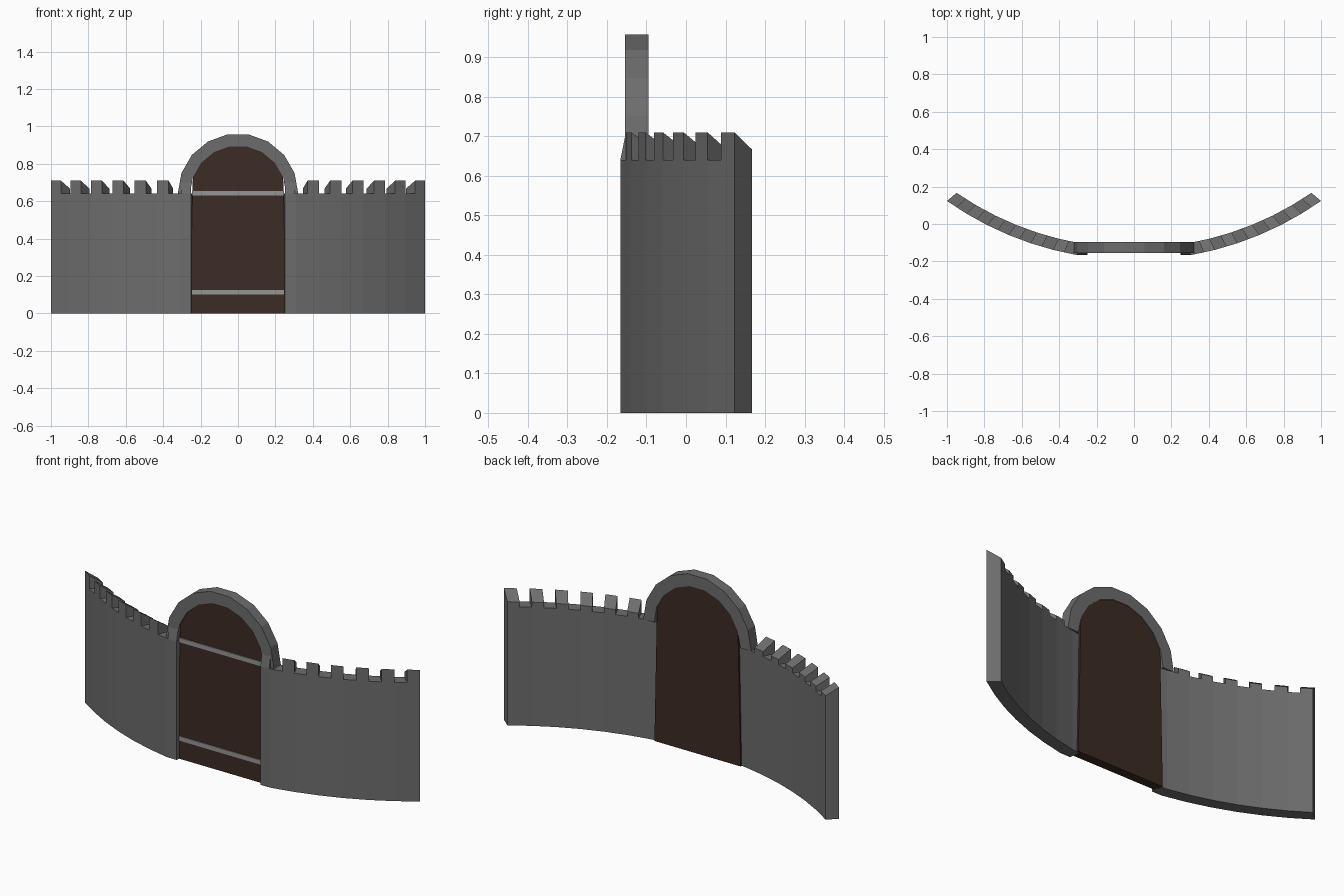
import bpy, bmesh
from math import sin, cos, radians

if "Cube" in bpy.data.objects:
    bpy.data.objects.remove(bpy.data.objects["Cube"])

WALL_Z = 0.64          # wall walk height and arch spring line
CY = 1.547             # centre of the wall's curve
FACETS = 6             # flat facets per wall, two battlement steps each
STONE = (0.152, 0.152, 0.152, 1)
WOOD = (0.045, 0.0235, 0.017, 1)
METAL = (0.3, 0.3, 0.3, 1)


def make_object(name, bm, color, mirror=False):
    bmesh.ops.recalc_face_normals(bm, faces=bm.faces)
    me = bpy.data.meshes.new(name)
    bm.to_mesh(me)
    bm.free()
    ob = bpy.data.objects.new(name, me)
    bpy.context.collection.objects.link(ob)
    if mirror:
        mod = ob.modifiers.new("Mirror", 'MIRROR')
        mod.use_mirror_merge = False
    mat = bpy.data.materials.new(name + "_paint")
    mat.diffuse_color = color
    mat.use_nodes = True
    mat.node_tree.nodes["Principled BSDF"].inputs["Base Color"].default_value = mat.diffuse_color
    me.materials.append(mat)
    return ob


def loft(bm, sections):
    """Skin a list of equal-sized closed sections and cap both ends."""
    rings = [[bm.verts.new(p) for p in s] for s in sections]
    n = len(rings[0])
    for a, b in zip(rings, rings[1:]):
        for i in range(n):
            j = (i + 1) % n
            bm.faces.new((a[i], a[j], b[j], b[i]))
    bm.faces.new(rings[0])
    bm.faces.new(rings[-1])


def section(front, back, z0, z_front, z_back):
    return [(*front, z0), (*back, z0), (*back, z_back), (*front, z_front)]


def arc_points(r):
    """Half circle above the spring line, nine flat sides."""
    return [(r * cos(radians(20 * i)), WALL_Z + r * sin(radians(20 * i)))
            for i in range(10)]


def mid(a, b):
    return tuple((p + q) / 2 for p, q in zip(a, b))


# Plan of the right-hand wall: front and back points at each facet corner
corners = []
for i in range(FACETS + 1):
    t = i / FACETS
    f, b = radians(10.26 + 24.82 * t), radians(9.9 + 24.6 * t)
    corners.append(((1.74 * sin(f), CY - 1.74 * cos(f)),
                    (1.675 * sin(b), CY - 1.675 * cos(b))))

# Curved walls with a short jamb beside the gate
bm = bmesh.new()
plan = [((0.25, -0.166), (0.244, -0.109))] + corners
loft(bm, [section(f, b, 0, WALL_Z, WALL_Z) for f, b in plan])
make_object("curved_wall", bm, STONE, mirror=True)

# Battlements: outer half of every facet, tops sloping down to the back
bm = bmesh.new()
for (f0, b0), (f1, b1) in zip(corners, corners[1:]):
    loft(bm, [section(f, b, WALL_Z, 0.71, 0.667)
              for f, b in ((mid(f0, f1), mid(b0, b1)), (f1, b1))])
make_object("battlements", bm, STONE, mirror=True)

# Small sloped caps joining the jambs to the arch
bm = bmesh.new()
loft(bm, [[(x, -0.166, WALL_Z), (x, -0.14, WALL_Z), (x, -0.14, 0.70), (x, -0.154, 0.70)]
          for x in (0.25, 0.302)])
make_object("jamb_cap", bm, STONE, mirror=True)

# Gate arch
bm = bmesh.new()
loft(bm, [[(xo, -0.154, zo), (xo, -0.095, zo), (xi, -0.095, zi), (xi, -0.154, zi)]
          for (xo, zo), (xi, zi) in zip(arc_points(0.322), arc_points(0.257))])
make_object("gate_arch", bm, STONE)

# Round-topped door panel
bm = bmesh.new()
outline = [(-0.257, 0), (0.257, 0)] + arc_points(0.257)[1:-1]
loft(bm, [[(x, y, z) for x, z in outline] for y in (-0.146, -0.098)])
make_object("door", bm, WOOD)

# Metal straps across the door
bm = bmesh.new()
for z in (0.112, 0.643):
    loft(bm, [[(x, -0.151, z - 0.012), (x, -0.14, z - 0.012),
               (x, -0.14, z + 0.012), (x, -0.151, z + 0.012)]
              for x in (-0.246, 0.246)])
make_object("door_straps", bm, METAL)
